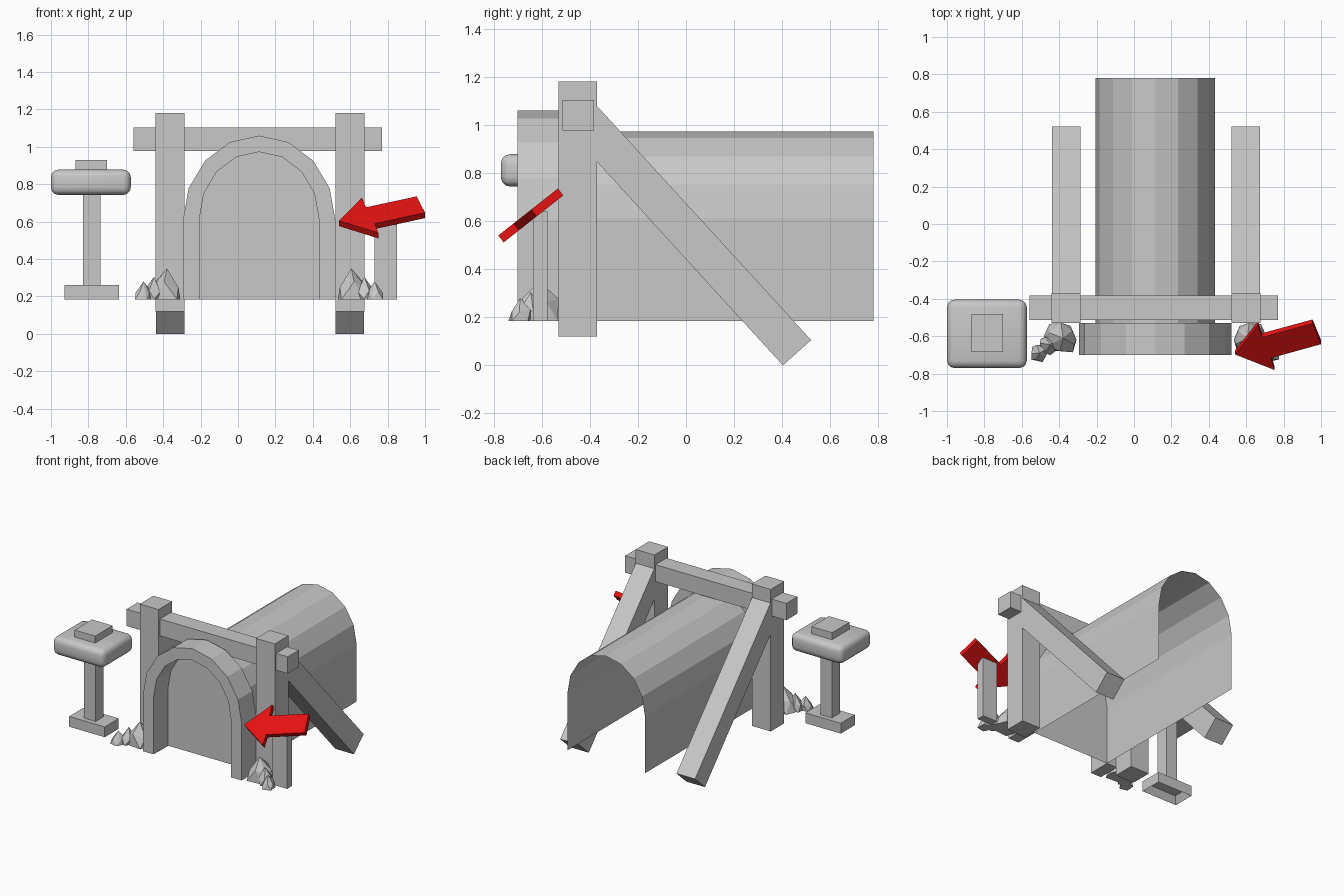
import bpy, bmesh, math, random
from mathutils import Vector

cube = bpy.data.objects.get("Cube")
if cube:
    bpy.data.objects.remove(cube, do_unlink=True)

random.seed(4)
MID = 0.113     # tunnel centre line in x
GROUND = 0.185


def material(name, rgb):
    m = bpy.data.materials.new(name)
    m.use_nodes = True
    m.diffuse_color = (*rgb, 1)
    m.node_tree.nodes["Principled BSDF"].inputs["Base Color"].default_value = (*rgb, 1)
    return m


GREY = material("stone_grey", (0.58, 0.58, 0.58))
RED = material("arrow_red", (0.78, 0.006, 0.006))


def finish(name, bm, mat=GREY):
    bmesh.ops.recalc_face_normals(bm, faces=bm.faces)
    mesh = bpy.data.meshes.new(name)
    bm.to_mesh(mesh)
    bm.free()
    mesh.materials.append(mat)
    ob = bpy.data.objects.new(name, mesh)
    bpy.context.collection.objects.link(ob)
    return ob


def box_bm(x, y, z):
    bm = bmesh.new()
    bmesh.ops.create_cube(bm, size=1)
    for v in bm.verts:
        v.co = [(r[0] + r[1]) / 2 + c * (r[1] - r[0]) for r, c in zip((x, y, z), v.co)]
    return bm


def box(name, x, y, z):
    return finish(name, box_bm(x, y, z))


def prism(name, points, offset, mat=GREY):
    """Solid made by sweeping a flat outline along an offset."""
    bm = bmesh.new()
    face = bm.faces.new([bm.verts.new(p) for p in points])
    ext = bmesh.ops.extrude_face_region(bm, geom=[face], use_keep_orig=True)
    verts = [g for g in ext["geom"] if isinstance(g, bmesh.types.BMVert)]
    bmesh.ops.translate(bm, verts=verts, vec=offset)
    return finish(name, bm, mat)


def arch(rx, spring, rz, y):
    """Straight sides topped by an eight-sided half ellipse."""
    pts = [Vector((MID + rx * math.cos(a), y, spring + rz * math.sin(a)))
           for a in (math.pi * i / 8 for i in range(9))]
    return [Vector((MID + rx, y, GROUND))] + pts + [Vector((MID - rx, y, GROUND))]


# Tunnel: thin vault open below and behind, closed by a wall in front
FRONT, JOIN, BACK = -0.70, -0.53, 0.78
inner = arch(0.32, 0.613, 0.36, JOIN)
bm = bmesh.new()
near = [bm.verts.new(p) for p in inner]
far = [bm.verts.new((p.x, BACK, p.z)) for p in inner]
for i in range(len(near) - 1):
    bm.faces.new((near[i], near[i + 1], far[i + 1], far[i]))
bm.faces.new(near)
finish("tunnel", bm)

# Arched surround of the entrance
outer = arch(0.408, 0.605, 0.455, FRONT)
prism("entrance_arch", outer + [Vector((p.x, FRONT, p.z)) for p in reversed(inner)],
      (0, JOIN - FRONT, 0))

# Timber frame: posts with sloping braces, and a crossbeam
for side, x in (("right", -0.44), ("left", 0.52)):
    box(side + "_post", (x, x + 0.155), (-0.53, -0.37), (0.12, 1.18))
    brace = [(-0.39, 1.10), (0.52, 0.105), (0.403, 0), (-0.39, 0.868)]
    prism(side + "_brace", [(x + 0.001, y, z) for y, z in brace], (0.153, 0, 0))
box("crossbeam", (-0.56, 0.77), (-0.513, -0.383), (0.977, 1.103))

# Standing sign: hollow foot, stem, rounded head and raised plain panel
bm = box_bm((-0.928, -0.635), (-0.665, -0.50), (GROUND, 0.262))
bm.faces.ensure_lookup_table()
bottom = min(bm.faces, key=lambda f: f.calc_center_median().z)
bmesh.ops.inset_region(bm, faces=[bottom], thickness=0.04)
bmesh.ops.translate(bm, verts=bottom.verts, vec=(0, 0, 0.05))
finish("sign_foot", bm)
box("sign_stem", (-0.83, -0.735), (-0.63, -0.535), (0.25, 0.76))
head = box("sign_head", (-1.0, -0.573), (-0.77, -0.405), (0.743, 0.878))
bevel = head.modifiers.new("rounding", "BEVEL")
bevel.width = 0.04
bevel.segments = 3
for poly in head.data.polygons:
    poly.use_smooth = True
box("sign_panel", (-0.87, -0.70), (-0.685, -0.48), (0.87, 0.93))

# Direction arrow: a tilted plate on a short post
outline = [(0.54, 0.605), (0.662, 0.727), (0.685, 0.677), (0.955, 0.735),
           (1.0, 0.648), (0.733, 0.59), (0.75, 0.54)]
prism("direction_arrow", [(x, -0.78 + (z - 0.54) * 1.27, z) for x, z in outline],
      (0, 0.022, -0.029), RED)
box("arrow_post", (0.73, 0.85), (-0.635, -0.575), (GROUND, 0.64))


# Rocks: jagged convex lumps, mirrored on either side of the entrance
def rock(name, x, y, r, h, sides=6):
    shape = []
    for level, width in ((0, 0.95), (0.45, 0.8)):
        for i in range(sides):
            a = math.tau * (i + level) / sides + random.uniform(-0.2, 0.2)
            k = r * width * random.uniform(0.85, 1.08)
            lift = level * h * random.uniform(0.7, 1.3)
            shape.append((x + k * math.cos(a), y + k * math.sin(a), GROUND + lift))
    shape.append((x + 0.1 * r, y, GROUND + h))
    for side, sign in (("right", 1), ("left", -1)):
        bm = bmesh.new()
        for px, py, pz in shape:
            bm.verts.new((px if sign > 0 else 2 * MID - px, py, pz))
        out = bmesh.ops.convex_hull(bm, input=bm.verts)
        bmesh.ops.delete(bm, geom=[v for v in out["geom_interior"]
                                   if isinstance(v, bmesh.types.BMVert)], context="VERTS")
        finish(side + "_" + name, bm)


rock("large_rock", -0.39, -0.61, 0.10, 0.165)
rock("middle_rock", -0.455, -0.645, 0.06, 0.12, 5)
rock("small_rock", -0.51, -0.69, 0.052, 0.095, 5)
